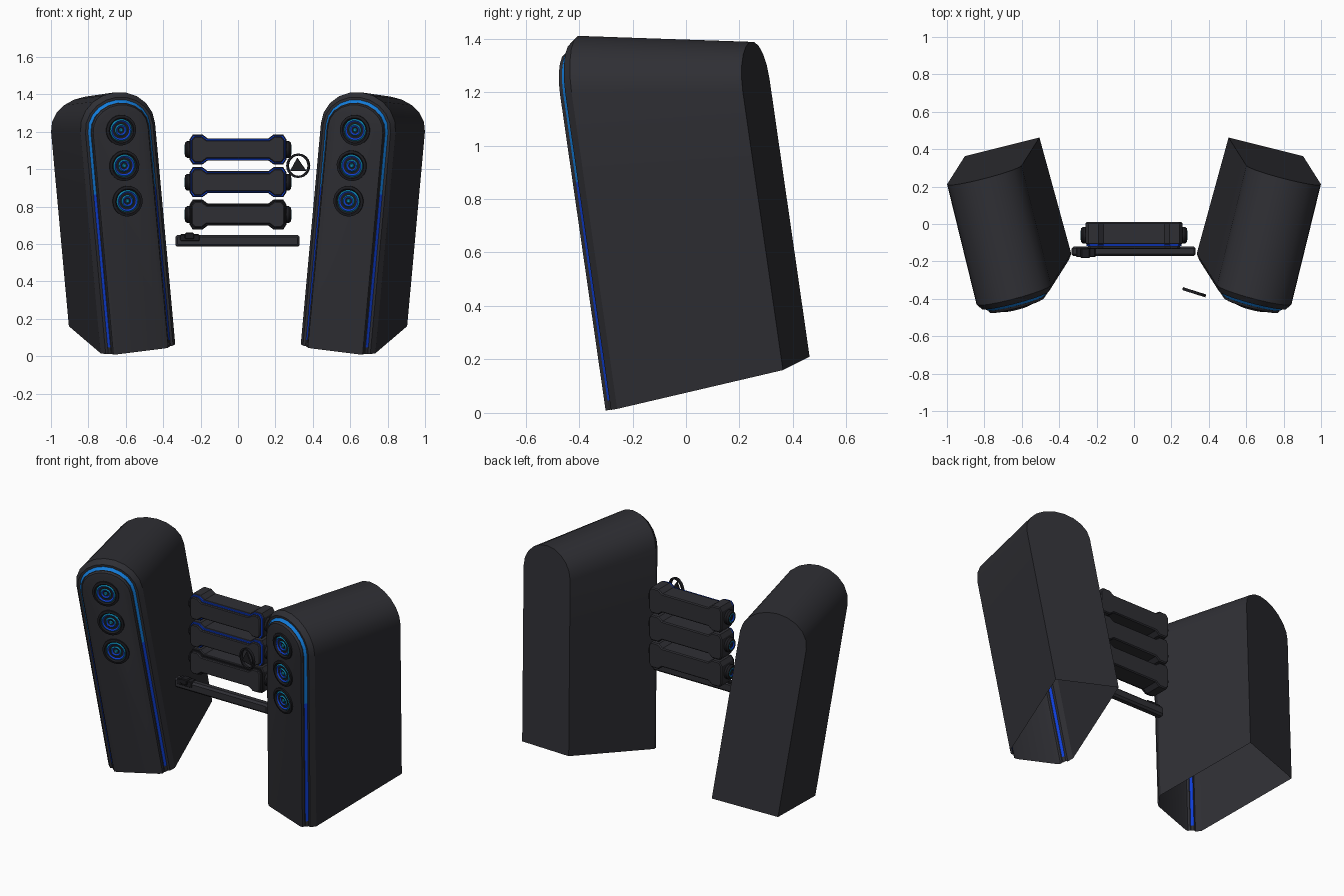
import bpy, bmesh, math
from mathutils import Vector as V

if "Cube" in bpy.data.objects:
    bpy.data.objects.remove(bpy.data.objects["Cube"])


def material(name, r, g, b):
    m = bpy.data.materials.new(name)
    m.diffuse_color = (r, g, b, 1)
    m.use_nodes = True
    m.node_tree.nodes["Principled BSDF"].inputs["Base Color"].default_value = m.diffuse_color
    return m


MATS = [material("charcoal", .028, .028, .034), material("black", .012, .012, .015),
        material("bright_blue", .006, .20, .70), material("deep_blue", .005, .05, .70),
        material("teal", .004, .26, .45)]
CHAR, BLACK, BRIGHT, DEEP, TEAL = range(5)


def finish(name, bm, fix=True):
    if fix:
        bmesh.ops.recalc_face_normals(bm, faces=bm.faces)
    me = bpy.data.meshes.new(name)
    bm.to_mesh(me)
    bm.free()
    for m in MATS:
        me.materials.append(m)
    ob = bpy.data.objects.new(name, me)
    bpy.context.collection.objects.link(ob)
    bpy.ops.object.select_all(action='DESELECT')
    ob.select_set(True)
    bpy.context.view_layer.objects.active = ob
    bpy.ops.object.shade_smooth_by_angle(angle=math.radians(30))
    return ob


def bridge(bm, a, b, closed, color):
    n = len(a)
    for j in range(n if closed else n - 1):
        k = (j + 1) % n
        f = bm.faces.new((a[j], a[k], b[k], b[j]))
        f.material_index = color(j) if callable(color) else color


def lathe(name, c, ax, side, prof, seg=24):
    # prof: (radius, offset, colour of the band that ends here)
    bm = bmesh.new()
    ax, side = ax.normalized(), side.normalized()
    up = ax.cross(side).normalized()
    prev = None
    for r, f, col in prof:
        ring = [bm.verts.new(c + ax * f + (side * math.cos(t) + up * math.sin(t)) * r)
                for t in (2 * math.pi * i / seg for i in range(seg))]
        if prev:
            bridge(bm, prev, ring, True, col)
        prev = ring
    if prof[0] != prof[-1]:
        bm.faces.new(prev).material_index = prof[-1][2]
    else:
        bmesh.ops.remove_doubles(bm, verts=bm.verts, dist=1e-5)
    return finish(name, bm)


def prism(name, pts, y0, y1, col, bevel=0.0):
    # outline in x/z pushed along y
    bm = bmesh.new()
    a = [bm.verts.new((x, y0, z)) for x, z in pts]
    b = [bm.verts.new((x, y1, z)) for x, z in pts]
    bridge(bm, a, b, True, col)
    bm.faces.new(a)
    bm.faces.new(b)
    bmesh.ops.recalc_face_normals(bm, faces=bm.faces)
    if bevel:
        edges = [e for e in bm.edges if abs(e.verts[0].co.y - e.verts[1].co.y) < 1e-6]
        bmesh.ops.bevel(bm, geom=edges, offset=bevel, segments=1, affect='EDGES')
    for f in bm.faces:
        f.material_index = col
    return finish(name, bm)


# ---- speaker towers: leaning, toed-in arched shells, open underneath
HALF, ARC = .207, 10
for sx, side in ((1, "right"), (-1, "left")):
    def flip(v):
        return V((v[0] * sx, v[1], v[2]))
    W = flip((.40, -.10, -.05)).normalized()
    U = flip((.095, -.15, 1.04)).normalized()
    FWD = -flip((.17, .62, .145)).normalized()
    front, back = flip((.535, -.2075, .04)), flip((.705, .4125, .185))

    def ring(bm, o, shoulder, arch, f, inset):
        w = HALF - inset
        legs = [0, .03, .72]
        p = [(-w, shoulder * t) for t in legs]
        for i in range(ARC + 1):
            t = math.pi * i / ARC
            p.append((-w * math.cos(t), shoulder + (arch - inset) * math.sin(t)))
        p += [(w, shoulder * t) for t in reversed(legs)]
        return [bm.verts.new(o + W * x + U * h + FWD * f) for x, h in p]

    def glow(j):
        last = ARC + 5
        return CHAR if j in (0, last) else DEEP if j in (1, last - 1) else BRIGHT

    bm = bmesh.new()
    prev = ring(bm, back, 1.055, .165, 0, 0)
    bm.faces.new(prev)
    for f, inset, col in ((0, 0, CHAR), (.03, .02, CHAR), (.03, .034, CHAR),
                          (.045, .046, glow), (.046, .05, CHAR), (.060, .055, CHAR),
                          (.065, .075, CHAR)):
        r = ring(bm, front, 1.2, .19, f, inset)
        bridge(bm, prev, r, False, col)
        prev = r
    bm.faces.new(prev)
    finish(side + "_speaker_tower", bm)

    # three drivers on each front panel
    N = W.cross(U)
    if N.dot(FWD) < 0:
        N = -N
    for i, h in enumerate((1.2, 1.007, .815)):
        lathe(f"{side}_driver_{i + 1}", front + U * h + FWD * .064, N, W,
              ((.082, 0, BLACK), (.082, .010, BLACK), (.068, .013, BLACK), (.060, .004, BLACK),
               (.053, .009, TEAL), (.046, .004, DEEP), (.033, .003, BLACK),
               (.027, .009, TEAL), (.020, .004, DEEP), (.012, .003, BLACK), (.008, .008, TEAL)))


# ---- stacked centre units with wide ends
def unit_outline(z, d):
    q = [(-.258 + d, .055 - d * .5), (-.242 + d, .08 - d), (-.19 - d * .5, .08 - d),
         (-.162 - d * .5, .059 - d)]
    top = q + [(-x, h) for x, h in reversed(q)]
    return [(x, z + h) for x, h in top] + [(x, z - h) for x, h in reversed(top)]


for i, z in enumerate((1.105, .930, .757)):
    n = i + 1
    prism(f"unit_body_{n}", unit_outline(z, 0), .01, -.11, CHAR, .006)
    prism(f"unit_rim_{n}", unit_outline(z, .004), -.108, -.117, DEEP if i < 2 else BLACK)
    prism(f"unit_front_{n}", unit_outline(z, .010), -.115, -.134, CHAR, .005)
    for s, name in ((1, "right"), (-1, "left")):
        lathe(f"unit_{name}_knob_{n}", V((.25 * s, -.06, z)), V((s, 0, 0)), V((0, 1, 0)),
              ((.045, 0, BLACK), (.045, .022, BLACK), (.036, .034, BLACK), (.028, .034, BLACK),
               (.022, .036, TEAL), (.016, .030, DEEP), (.010, .030, BLACK)), 16)


# ---- low bar under the units, with a small control block
def rect(x0, x1, z0, z1, c):
    return [(x0 + c, z0), (x1 - c, z0), (x1, z0 + c), (x1, z1 - c),
            (x1 - c, z1), (x0 + c, z1), (x0, z1 - c), (x0, z0 + c)]


prism("sound_bar", rect(-.335, .33, .585, .648, .01), -.12, -.172, CHAR, .012)
prism("bar_control", rect(-.285, -.235, .625, .66, .006), -.13, -.182, BLACK, .004)
prism("bar_control_base", rect(-.31, -.205, .615, .652, .006), -.125, -.176, BLACK, .003)

# ---- floating ring with a plain pointer plate
c = V((.322, -.365, 1.018))
across = V((.95, -.30, 0)).normalized()
axis = V((-.30, -.95, 0)).normalized()
lathe("floating_ring", c, axis, across,
      ((.065, -.008, BLACK), (.065, .008, BLACK), (.054, .008, BLACK),
       (.054, -.008, BLACK), (.065, -.008, BLACK)), 24)
bm = bmesh.new()
layers = [[bm.verts.new(c + across * x + V((0, 0, z)) + axis * d)
           for x, z in ((-.045, -.028), (.045, -.028), (-.005, .042))] for d in (-.004, .004)]
bridge(bm, layers[0], layers[1], True, BLACK)
for l in layers:
    bm.faces.new(l).material_index = BLACK
finish("pointer_plate", bm)
